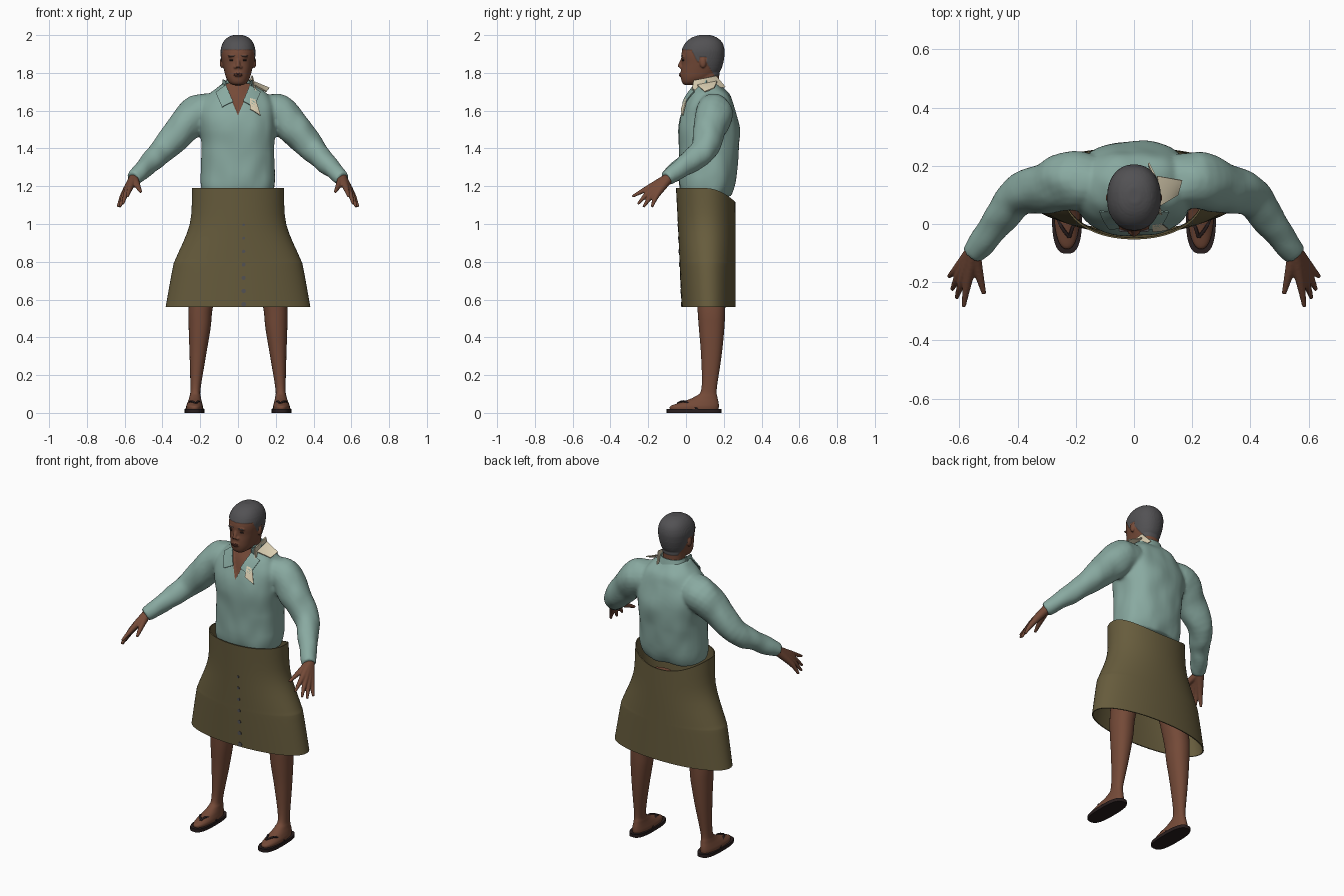
import bpy, bmesh, math
from mathutils import Vector, Matrix, noise

cube = bpy.data.objects.get("Cube")
if cube:
    bpy.data.objects.remove(cube)


def material(name, r, g, b):
    m = bpy.data.materials.new(name)
    m.use_nodes = True
    m.diffuse_color = (r, g, b, 1)
    bsdf = m.node_tree.nodes["Principled BSDF"]
    bsdf.inputs["Base Color"].default_value = (r, g, b, 1)
    bsdf.inputs["Roughness"].default_value = 0.8
    return m


SKIN = material("brown skin", 0.175, 0.068, 0.039)
HAIR = material("grey hair", 0.085, 0.083, 0.088)
SHIRT = material("pale teal cloth", 0.25, 0.40, 0.355)
SKIRT = material("olive cloth", 0.135, 0.107, 0.046)
CREAM = material("cream cloth", 0.75, 0.66, 0.47)
SOLE = material("dark leather", 0.022, 0.013, 0.013)
EYE = material("dark eye", 0.02, 0.012, 0.01)
LIP = material("dark lip", 0.12, 0.04, 0.028)


def spline(keys, steps=5):
    """Smooth curve through tuples of numbers."""
    out = []
    for i in range(len(keys) - 1):
        quad = [keys[max(i - 1, 0)], keys[i], keys[i + 1], keys[min(i + 2, len(keys) - 1)]]
        for s in range(steps):
            t = s / steps
            out.append(tuple(b + t * (c - a) / 2 + t * t * (a - 2.5 * b + 2 * c - d / 2)
                             + t ** 3 * (1.5 * (b - c) + (d - a) / 2)
                             for a, b, c, d in zip(*quad)))
    return out + [keys[-1]]


def sections(keys, power=2.2, n=48, steps=5):
    """Level rings from (z, centre x, half width, front y, back y)."""
    def bend(v):
        return math.copysign(abs(v) ** (2 / power), v)
    angles = [2 * math.pi * i / n for i in range(n)]
    return [[Vector((cx + hx * bend(math.cos(a)), (f + b) / 2 + (b - f) / 2 * bend(math.sin(a)), z))
             for a in angles] for z, cx, hx, f, b in spline(keys, steps)]


def tube(keys, n=20, steps=5):
    """Round rings along a path of (x, y, z, radius)."""
    pts = spline(keys, steps)
    rings = []
    for i, p in enumerate(pts):
        t = Vector(pts[min(i + 1, len(pts) - 1)][:3]) - Vector(pts[max(i - 1, 0)][:3])
        u = t.cross(Vector((0, 0, 1))).normalized()
        v = u.cross(t).normalized()
        rings.append([Vector(p[:3]) + p[3] * (u * math.cos(a) + v * math.sin(a))
                      for a in (2 * math.pi * k / n for k in range(n))])
    return rings


def loft(bm, rings, caps=True):
    rows = [[bm.verts.new(p) for p in r] for r in rings]
    for a, b in zip(rows, rows[1:]):
        for i in range(len(a)):
            j = (i + 1) % len(a)
            bm.faces.new((a[i], a[j], b[j], b[i]))
    if caps:
        bm.faces.new(rows[0][::-1])
        bm.faces.new(rows[-1])


def ball(bm, centre, size):
    mat = Matrix.Translation(centre) @ Matrix.Diagonal((*size, 1))
    bmesh.ops.create_uvsphere(bm, u_segments=20, v_segments=12, radius=1, matrix=mat)


def finish(name, bm, mats, voxel=0, smooth=0, mirror=False, thick=0, wrap=None):
    """Turn a bmesh into an object, with its modifiers applied."""
    bmesh.ops.recalc_face_normals(bm, faces=bm.faces)
    mesh = bpy.data.meshes.new(name)
    bm.to_mesh(mesh)
    bm.free()
    ob = bpy.data.objects.new(name, mesh)
    bpy.context.collection.objects.link(ob)
    if wrap:
        m = ob.modifiers.new("wrap", 'SHRINKWRAP')
        m.target, m.wrap_mode, m.offset = wrap, 'ABOVE_SURFACE', 0.008
    if voxel:
        m = ob.modifiers.new("fuse", 'REMESH')
        m.mode, m.voxel_size = 'VOXEL', voxel
    if smooth:
        m = ob.modifiers.new("soften", 'SMOOTH')
        m.iterations = smooth
    if thick:
        m = ob.modifiers.new("thickness", 'SOLIDIFY')
        m.thickness, m.offset = thick, 0
    if mirror:
        ob.modifiers.new("mirror", 'MIRROR').use_mirror_merge = False
    graph = bpy.context.evaluated_depsgraph_get()
    ob.data = bpy.data.meshes.new_from_object(ob.evaluated_get(graph))
    ob.modifiers.clear()
    ob.data.materials.clear()
    for m in mats:
        ob.data.materials.append(m)
    ob.data.shade_smooth()
    ob.data.set_sharp_from_angle(angle=math.radians(45))
    return ob


# Shirt: torso and sleeves fused, with soft folds
bm = bmesh.new()
loft(bm, sections([(1.15, 0, .185, -.02, .235), (1.22, 0, .195, -.035, .26), (1.4, 0, .192, -.04, .28),
                   (1.52, 0, .205, -.04, .285), (1.62, 0, .2, -.015, .255), (1.68, 0, .16, .008, .235),
                   (1.72, 0, .11, .03, .2), (1.745, 0, .085, .04, .18)], 2.4))
for s in (1, -1):
    loft(bm, tube([(s * .1, .13, 1.6, .085), (s * .21, .15, 1.585, .1), (s * .3, .125, 1.5, .088),
                   (s * .4, .095, 1.39, .07), (s * .475, 0, 1.315, .056), (s * .555, -.105, 1.24, .04)]))
shirt = finish("shirt", bm, [SHIRT, SKIN], voxel=.009, smooth=6)
bm = bmesh.new()
bm.from_mesh(shirt.data)
bm.normal_update()
for v in bm.verts:
    v.co += v.normal * .007 * noise.noise(Vector((v.co.x * 13, v.co.y * 13, v.co.z * 8)))

# Open neckline: cut a clean V and sink the skin inside it
for s in (1, -1):
    bmesh.ops.bisect_plane(bm, geom=bm.verts[:] + bm.edges[:] + bm.faces[:], dist=1e-5,
                           plane_co=(0, 0, 1.575), plane_no=(s, 0, -.42))
for f in bm.faces:
    c = f.calc_center_median()
    if c.y < .06 and abs(c.x) < .42 * (c.z - 1.575):
        f.material_index = 1
for v in bm.verts:
    if v.link_faces and all(f.material_index for f in v.link_faces):
        v.co.y += .008
bm.to_mesh(shirt.data)
bm.free()


def plate(name, corners, mat, wrap=None, n=8):
    """Thin cloth patch between four corners."""
    a, b, c, d = map(Vector, corners)
    bm = bmesh.new()
    g = [[bm.verts.new(a.lerp(b, i / n).lerp(d.lerp(c, i / n), j / n)) for i in range(n + 1)]
         for j in range(n + 1)]
    for j in range(n):
        for i in range(n):
            bm.faces.new((g[j][i], g[j][i + 1], g[j + 1][i + 1], g[j + 1][i]))
    return finish(name, bm, [mat], thick=.006, wrap=wrap)


# Collar flaps and scarf
for side, s in (("left", 1), ("right", -1)):
    plate(side + "_collar_flap", [(s * .065, .03, 1.745), (s * .03, -.02, 1.65),
                                  (s * .085, -.02, 1.62), (s * .12, .04, 1.7)], SHIRT, shirt)
    plate(side + "_collar_stand", [(s * .07, .035, 1.71), (s * .085, .11, 1.715),
                                   (s * .078, .11, 1.765), (s * .062, .04, 1.755)], SHIRT)
bm = bmesh.new()
loft(bm, [r[:25] + r[25:] for r in sections([(1.7, 0, .09, .06, .195), (1.76, 0, .07, .06, .18)])], False)
finish("collar_band", bm, [SHIRT], thick=.006)
plate("scarf_band", [(.05, .21, 1.725), (.095, .03, 1.7), (.082, .04, 1.76), (.075, .16, 1.785)], CREAM)
plate("scarf_tip", [(.08, .165, 1.755), (.165, .15, 1.72), (.15, .1, 1.7), (.085, .06, 1.735)], CREAM)
plate("scarf_tail", [(.065, -.01, 1.67), (.095, 0, 1.66), (.12, -.02, 1.575), (.065, -.03, 1.61)],
      CREAM, shirt)

# Head and neck, with nose, brow and ears fused in
bm = bmesh.new()
loft(bm, sections([(1.735, 0, .025, -.006, .04), (1.748, 0, .046, -.02, .09), (1.775, 0, .063, -.027, .145),
                   (1.81, 0, .073, -.027, .178), (1.85, 0, .082, -.023, .193), (1.89, 0, .088, -.025, .2),
                   (1.925, 0, .088, -.018, .2), (1.96, 0, .076, .002, .188), (1.985, 0, .053, .035, .16),
                   (1.997, 0, .022, .072, .125)]))
loft(bm, sections([(1.6, 0, .066, .04, .18), (1.68, 0, .062, .045, .175), (1.8, 0, .06, .05, .175)]))
loft(bm, tube([(0, -.016, 1.878, .008), (0, -.03, 1.845, .011), (0, -.032, 1.83, .013)], steps=3))
ball(bm, (0, -.024, 1.79), (.024, .011, .014))
for s in (1, -1):
    ball(bm, (s * .013, -.026, 1.83), (.01, .01, .008))
    ball(bm, (s * .032, -.015, 1.887), (.022, .012, .007))
    ball(bm, (s * .086, .09, 1.853), (.011, .017, .028))
head = finish("head", bm, [SKIN, HAIR], voxel=.0045, smooth=3)

# Short hair: raise and colour the scalp above the hairline
line = [(-1, 1.93), (.03, 1.922), (.06, 1.86), (.105, 1.86), (.15, 1.785), (1, 1.77)]


def is_hair(c):
    if abs(c.x) > .085 and abs(c.y - .09) < .02 and c.z < 1.885:
        return False
    for (y0, z0), (y1, z1) in zip(line, line[1:]):
        if y0 <= c.y < y1:
            return c.z > z0 + (z1 - z0) * (c.y - y0) / (y1 - y0)


for p in head.data.polygons:
    p.material_index = int(is_hair(p.center))
for v in head.data.vertices:
    if is_hair(v.co):
        v.co += v.normal * .004

# Face details
for name, centre, size, mat in (("eyes", (.032, -.012, 1.867), (.014, .009, .006), EYE),
                                ("eyebrows", (.033, -.021, 1.89), (.02, .007, .003), HAIR)):
    bm = bmesh.new()
    ball(bm, centre, size)
    finish(name, bm, [mat], mirror=True)
bm = bmesh.new()
for z in (1.786, 1.794):
    ball(bm, (0, -.03, z), (.021, .007, .005))
finish("lips", bm, [LIP])

# Hands: fingers run back to the wrist and fuse into a palm
bm = bmesh.new()
for knuckle, tip in (((.572, -.2, 1.19), (.585, -.285, 1.145)), ((.588, -.19, 1.175), (.61, -.255, 1.105)),
                     ((.6, -.175, 1.16), (.625, -.225, 1.09)), ((.608, -.155, 1.152), (.636, -.18, 1.09))):
    loft(bm, tube([(.55, -.09, 1.245, .027), (*knuckle, .016), (*tip, .007)], n=12))
loft(bm, tube([(.55, -.1, 1.24, .024), (.533, -.17, 1.205, .016), (.515, -.24, 1.17, .008)], n=12))
finish("hands", bm, [SKIN], voxel=.0045, smooth=2, mirror=True)

# Legs and feet
bm = bmesh.new()
loft(bm, sections([(.018, .23, .044, -.085, .172), (.036, .23, .044, -.082, .174), (.056, .229, .038, -.03, .172),
                   (.085, .227, .03, .045, .166), (.13, .225, .027, .082, .163), (.3, .213, .043, .08, .188),
                   (.45, .203, .058, .068, .203), (.56, .197, .064, .06, .208), (.75, .165, .075, .045, .215),
                   (1.0, .12, .088, .02, .22)], n=32))
finish("legs", bm, [SKIN], mirror=True)

# Sandals with straps
bm = bmesh.new()
loft(bm, sections([(0, .23, .052, -.102, .188), (.02, .23, .052, -.102, .188)], 2.8, steps=1))
for x in (.187, .273):
    loft(bm, tube([(.222, -.045, .05, .006), ((x + .23) / 2, -.005, .06, .006), (x, .06, .02, .006)], n=8))
finish("sandals", bm, [SOLE], mirror=True)

# Skirt: open flared tube whose waist dips at the back
rings = sections([(.56, 0, .38, -.02, .26), (.77, 0, .342, -.03, .26), (.82, 0, .325, -.032, .26),
                  (1.0, 0, .252, -.04, .26), (1.19, 0, .24, -.05, .258)], 2.1, 64, 4)
for k, ring in enumerate(rings):
    for p in ring:
        p.z -= .075 * (k / (len(rings) - 1)) ** 3 * max(0, (p.y - .1) / .16) ** 2
bm = bmesh.new()
loft(bm, rings, caps=False)
finish("skirt", bm, [SKIRT], thick=.006)

# Skirt buttons
bm = bmesh.new()
for i in range(7):
    z = .575 + .07 * i
    spot = Matrix.Translation((.03, -.022 - .047 * (z - .56), z)) @ Matrix.Rotation(math.pi / 2, 4, 'X')
    r = .013 - .001 * i
    bmesh.ops.create_cone(bm, cap_ends=True, segments=12, radius1=r, radius2=r, depth=.007, matrix=spot)
finish("skirt_buttons", bm, [HAIR])
